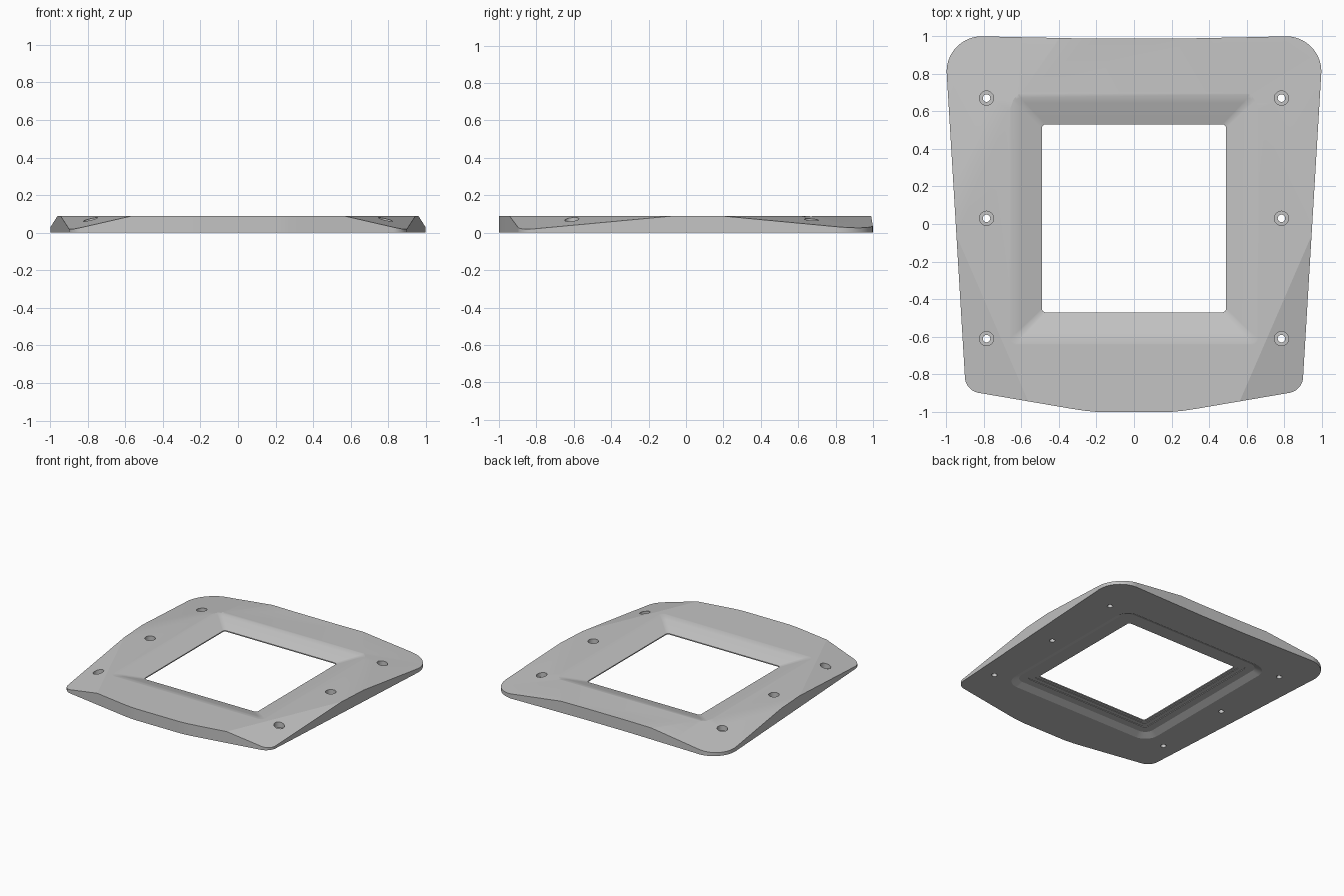
import bpy, bmesh, math
from mathutils import Vector

cube = bpy.data.objects.get("Cube")
if cube:
    bpy.data.objects.remove(cube, do_unlink=True)

grey = bpy.data.materials.new("satin grey")
grey.use_nodes = True
grey.diffuse_color = (0.55, 0.55, 0.55, 1)
grey.node_tree.nodes["Principled BSDF"].inputs["Base Color"].default_value = (0.55, 0.55, 0.55, 1)

TOP = 0.09
CY = 0.03  # centre of the opening in y


def loft(name, rings):
    """Closed solid through matching rings of points."""
    bm = bmesh.new()
    loops = [[bm.verts.new(p) for p in ring] for ring in rings]
    for a, b in zip(loops, loops[1:]):
        for i in range(len(a)):
            j = (i + 1) % len(a)
            bm.faces.new((a[i], a[j], b[j], b[i]))
    bm.faces.new(loops[0][::-1])
    bm.faces.new(loops[-1])
    bmesh.ops.recalc_face_normals(bm, faces=bm.faces)
    mesh = bpy.data.meshes.new(name)
    bm.to_mesh(mesh)
    bm.free()
    mesh.materials.append(grey)
    obj = bpy.data.objects.new(name, mesh)
    bpy.context.collection.objects.link(obj)
    return obj


def arc(cx, cy, r, start, end, n):
    return [(cx + r * math.cos(math.radians(start + (end - start) * i / n)),
             cy + r * math.sin(math.radians(start + (end - start) * i / n)))
            for i in range(n + 1)]


def rounded_rect(half, r, z):
    hx, hy = half - r, half + 0.01 - r
    pts = []
    for k, (sx, sy) in enumerate([(1, 1), (-1, 1), (-1, -1), (1, -1)]):
        pts += arc(sx * hx, CY + sy * hy, r, 90 * k, 90 * k + 90, 8)
    return [(x, y, z) for x, y in pts]


def circle(x, y, r, z):
    return [(px, py, z) for px, py in arc(x, y, r, 0, 360, 32)[:-1]]


# Outline of the right half, from front centre to back centre, then mirrored
half = [(0.2, -1.0), (0.27, -0.993), (0.34, -0.982)]
half += arc(0.812, -0.812, 0.088, -80, -3, 10)
half += arc(0.81, 0.812, 0.187, -3, 88, 14)
half += [(0.6, 0.994), (0.4, 0.99), (0.2, 0.986)]
outline = half + [(-x, y) for x, y in reversed(half)]
plate = loft("bezel_plate", [[(x, y, z) for x, y in outline] for z in (0, TOP)])

# Sloped facets that lower the four corners: two ridge points and a slope
bm = bmesh.new()
bm.from_mesh(plate.data)
for side in (-1, 1):
    for p, q, slope in [((0.95, -0.05), (0.56, -0.95), 0.27),
                        ((0.95, 0.2), (0.4, 0.98), 0.15)]:
        a = Vector((side * p[0], p[1], TOP))
        along = (Vector((side * q[0], q[1], TOP)) - a).normalized()
        out = along.cross(Vector((0, 0, 1)))
        if out.x * side < 0:
            out = -out
        normal = (Vector((0, 0, 1)) + slope * out).normalized()
        cut = bmesh.ops.bisect_plane(bm, geom=bm.verts[:] + bm.edges[:] + bm.faces[:],
                                     plane_co=a, plane_no=normal, clear_outer=True)
        edges = [e for e in bm.edges if e.is_boundary]
        bmesh.ops.contextual_create(bm, geom=edges)
bmesh.ops.recalc_face_normals(bm, faces=bm.faces)
bm.to_mesh(plate.data)
bm.free()

# Window opening with sloped inner border and a softened ridge
cutters = [loft("window_cutter", [rounded_rect(h, r, z) for h, r, z in [
    (0.49, 0.02, -0.05), (0.49, 0.02, 0.042), (0.605, 0.025, 0.08),
    (0.632, 0.03, 0.0865), (0.655, 0.035, 0.0895), (0.67, 0.04, 0.0905),
    (0.67, 0.04, 0.15)]])]

# Stepped recess on the underside
cutters.append(loft("recess_cutter", [rounded_rect(h, r, z) for h, r, z in [
    (0.66, 0.11, -0.05), (0.66, 0.11, 0), (0.61, 0.07, 0.025), (0.55, 0.03, 0.0251),
    (0.55, 0.03, 0.03), (0.515, 0.025, 0.0301), (0.515, 0.025, 0.034)]]))

# Counterbored screw holes
for x in (-0.785, 0.785):
    for y in (-0.61, 0.03, 0.67):
        cutters.append(loft("screw_hole_cutter", [circle(x, y, r, z) for r, z in [
            (0.02, -0.05), (0.02, 0.035), (0.038, 0.0351), (0.038, 0.15)]]))

for c in cutters:
    c.hide_render = True
    mod = plate.modifiers.new("cut", 'BOOLEAN')
    mod.operation = 'DIFFERENCE'
    mod.solver = 'EXACT'
    mod.object = c

# Bake the cuts and drop the cutters
bpy.context.view_layer.update()
dg = bpy.context.evaluated_depsgraph_get()
baked = bpy.data.meshes.new_from_object(plate.evaluated_get(dg))
plate.modifiers.clear()
plate.data = baked
for c in cutters:
    bpy.data.objects.remove(c, do_unlink=True)

bpy.ops.object.select_all(action='DESELECT')
plate.select_set(True)
bpy.context.view_layer.objects.active = plate
bpy.ops.object.shade_smooth_by_angle(angle=math.radians(14))
weighted = plate.modifiers.new("even_shading", 'WEIGHTED_NORMAL')
weighted.keep_sharp = True
